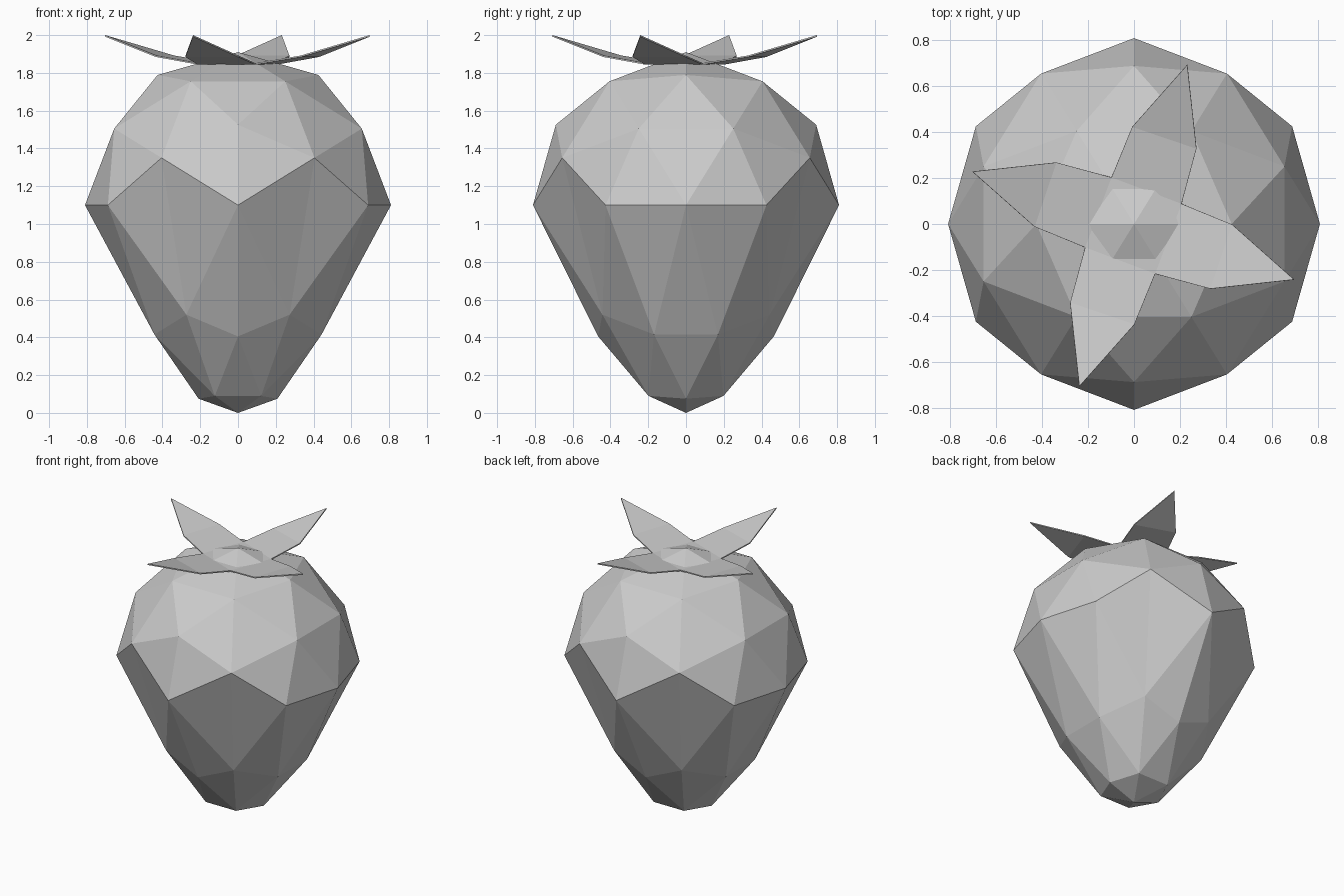
import bpy, bmesh, math
from mathutils import Vector

if "Cube" in bpy.data.objects:
    bpy.data.objects.remove(bpy.data.objects["Cube"])

R, MID = 0.81, 1.10

# Berry: 80-face icosphere on its two-fold axes, lower half pulled into a point
p = (1 + 5 ** 0.5) / 2
ico = []
for s in (-1, 1):
    for t in (-1, 1):
        for v in ((s * p, t, 0), (0, s * p, t), (t, 0, s * p)):
            ico.append(Vector(v))
points = [v.normalized() for v in ico]
for i, a in enumerate(ico):
    for b in ico[i + 1:]:
        if (a - b).length < 2.1:
            points.append((a + b).normalized())

# depth on the unit sphere -> (width factor, final height)
taper = {0.309: (0.675, 0.52), 0.5: (0.675, 0.415), 0.526: (0.675, 0.405),
         0.809: (0.49, 0.09), 0.851: (0.49, 0.075), 1.0: (1.0, 0.0)}

bm = bmesh.new()
for v in points:
    bm.verts.new(v)
bmesh.ops.convex_hull(bm, input=bm.verts[:])
for v in bm.verts:
    depth = -v.co.z
    v.co *= R
    v.co.z += MID
    if depth > 0.1:
        key = min(taper, key=lambda k: abs(k - depth))
        f, z = taper[key]
        v.co = Vector((v.co.x * f, v.co.y * f, z))
bmesh.ops.recalc_face_normals(bm, faces=bm.faces[:])
mesh = bpy.data.meshes.new("berry")
bm.to_mesh(mesh)
bm.free()
bpy.context.collection.objects.link(bpy.data.objects.new("berry", mesh))

# Leaf crown: four twisted leaves around a small square centre
leaf = [(0.21, 0.095, 1.852), (0.275, 0.335, 1.892), (0.235, 0.70, 2.0),
        (-0.005, 0.43, 1.892), (-0.10, 0.21, 1.852)]
bm = bmesh.new()
inner = []
for k in range(4):
    c, s = math.cos(k * math.pi / 2), math.sin(k * math.pi / 2)
    vs = [bm.verts.new((x * c - y * s - 0.003, x * s + y * c - 0.007, z))
          for x, y, z in leaf]
    bm.faces.new((vs[0], vs[1], vs[3], vs[4]))
    bm.faces.new((vs[1], vs[2], vs[3]))
    inner += [vs[0], vs[4]]
bmesh.ops.remove_doubles(bm, verts=inner, dist=0.03)
ring = [v for v in bm.verts if v.co.z < 1.86]
ring.sort(key=lambda v: math.atan2(v.co.y, v.co.x))
bm.faces.new(ring)
bmesh.ops.recalc_face_normals(bm, faces=bm.faces[:])
if sum(f.normal.z for f in bm.faces) < 0:
    bmesh.ops.reverse_faces(bm, faces=bm.faces[:])
mesh = bpy.data.meshes.new("leaf_crown")
bm.to_mesh(mesh)
bm.free()
crown = bpy.data.objects.new("leaf_crown", mesh)
bpy.context.collection.objects.link(crown)
sol = crown.modifiers.new("thickness", 'SOLIDIFY')
sol.thickness = 0.008
sol.offset = -1
